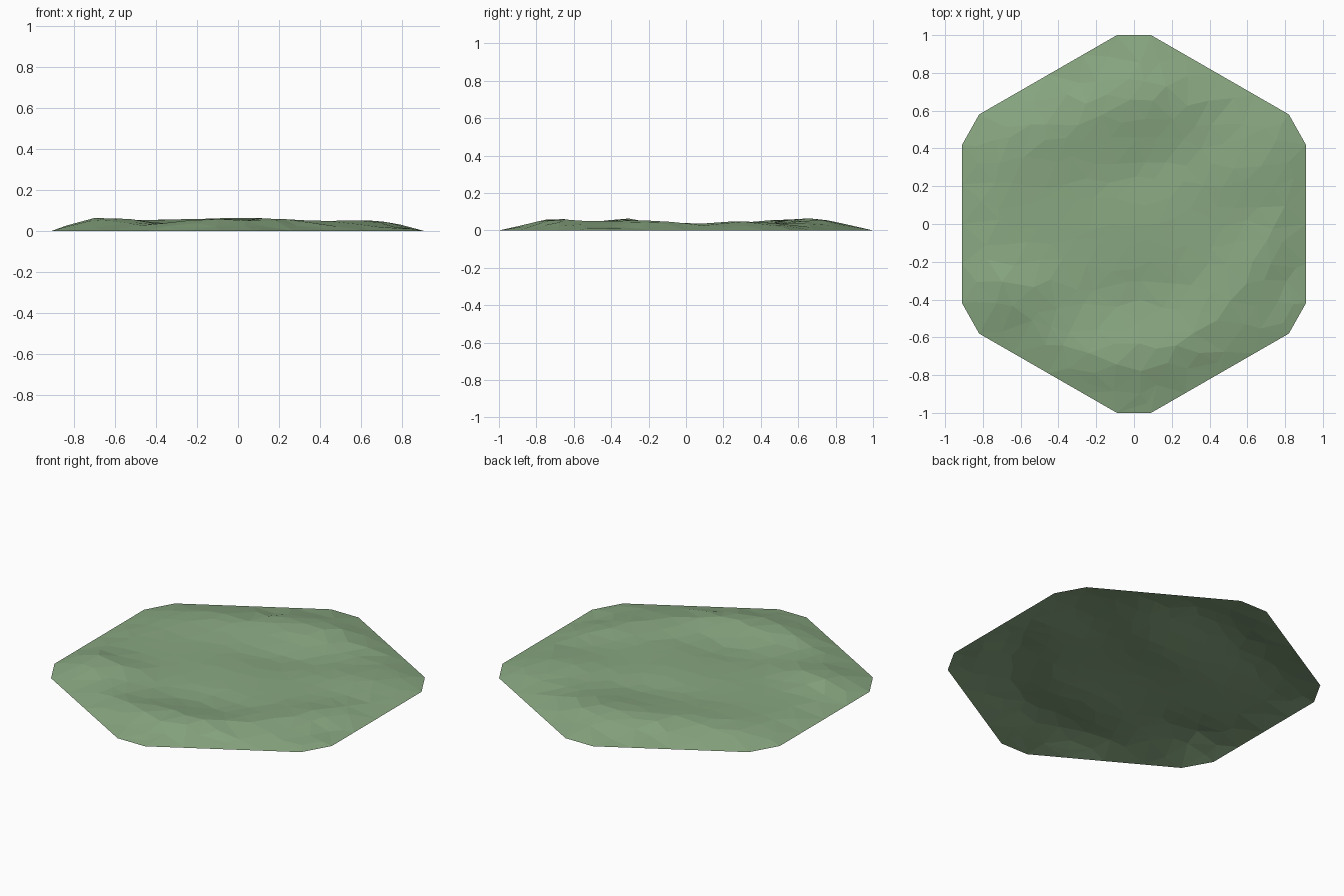
import bpy, bmesh, random
from math import exp, cos, sin, radians
from mathutils import Vector
from mathutils.geometry import delaunay_2d_cdt

if "Cube" in bpy.data.objects:
    bpy.data.objects.remove(bpy.data.objects["Cube"])

random.seed(7)

# Twelve-sided outline, mirrored from one quadrant (counter-clockwise)
q = [(0.91, 0.42), (0.82, 0.58), (0.09, 1.0)]
half = q + [(-x, y) for x, y in reversed(q)]
outline = [Vector(p) for p in half + [(-x, -y) for x, y in half]]
edges = list(zip(outline, outline[1:] + outline[:1]))

# Hills and hollows: centre x, y, long radius, short radius, turn, height
BUMPS = [
    (-0.65, -0.34, 0.26, 0.13, -5, 0.034),
    (0.00, -0.69, 0.40, 0.13, 8, 0.030),
    (0.56, -0.30, 0.38, 0.12, 50, 0.022),
    (0.00, -0.37, 0.35, 0.12, 5, -0.014),
    (0.00, 0.00, 0.35, 0.10, -5, 0.004),
    (0.08, 0.29, 0.25, 0.10, 15, -0.012),
    (0.05, 0.65, 0.32, 0.16, 10, 0.032),
    (-0.42, 0.48, 0.28, 0.18, 25, 0.021),
    (0.58, 0.30, 0.24, 0.16, 20, 0.017),
    (0.82, -0.30, 0.18, 0.08, 50, -0.015),
    (-0.24, 0.84, 0.15, 0.06, 40, -0.035),
    (0.24, -0.88, 0.15, 0.06, 30, -0.045),
]


def inset(p):
    """Distance inside the outline."""
    return min((b - a).normalized().cross(p - a) for a, b in edges)


def height(p):
    z = 0.033
    for cx, cy, rx, ry, turn, h in BUMPS:
        dx, dy, t = p.x - cx, p.y - cy, radians(turn)
        u, v = dx * cos(t) + dy * sin(t), dy * cos(t) - dx * sin(t)
        z += h * exp(-(u / rx) ** 2 - (v / ry) ** 2)
    f = min(max(inset(p), 0) / 0.2, 1)
    return max(z, 0.003) * f * (1.6 - 0.6 * f)


# Boundary points, then an irregular scatter inside
points = []
for a, b in edges:
    n = max(1, round((b - a).length / 0.2))
    points += [a.lerp(b, i / n) for i in range(n)]
rim = len(points)
step = 0.125
for j in range(-9, 10):
    for i in range(-8, 9):
        p = Vector(((i + 0.5 * (j % 2)) * step + random.uniform(-0.035, 0.035),
                    j * step * 0.87 + random.uniform(-0.035, 0.035)))
        if inset(p) > 0.05:
            points.append(p)

# Open triangulated terrain sheet
loop = [(i, (i + 1) % rim) for i in range(rim)]
verts, _, faces, *_ = delaunay_2d_cdt(points, loop, [], 1, 1e-5)
mesh = bpy.data.meshes.new("terrain_tile")
bm = bmesh.new()
bv = [bm.verts.new((p.x, p.y, height(p))) for p in verts]
for f in faces:
    bm.faces.new([bv[i] for i in f])
bm.normal_update()
for f in bm.faces:
    if f.normal.z < 0:
        f.normal_flip()
bm.to_mesh(mesh)
bm.free()
tile = bpy.data.objects.new("terrain_tile", mesh)
bpy.context.collection.objects.link(tile)

# Grass colour
grass = bpy.data.materials.new("grass")
grass.diffuse_color = (0.25, 0.39, 0.22, 1)
grass.use_nodes = True
grass.node_tree.nodes["Principled BSDF"].inputs["Base Color"].default_value = grass.diffuse_color
mesh.materials.append(grass)
